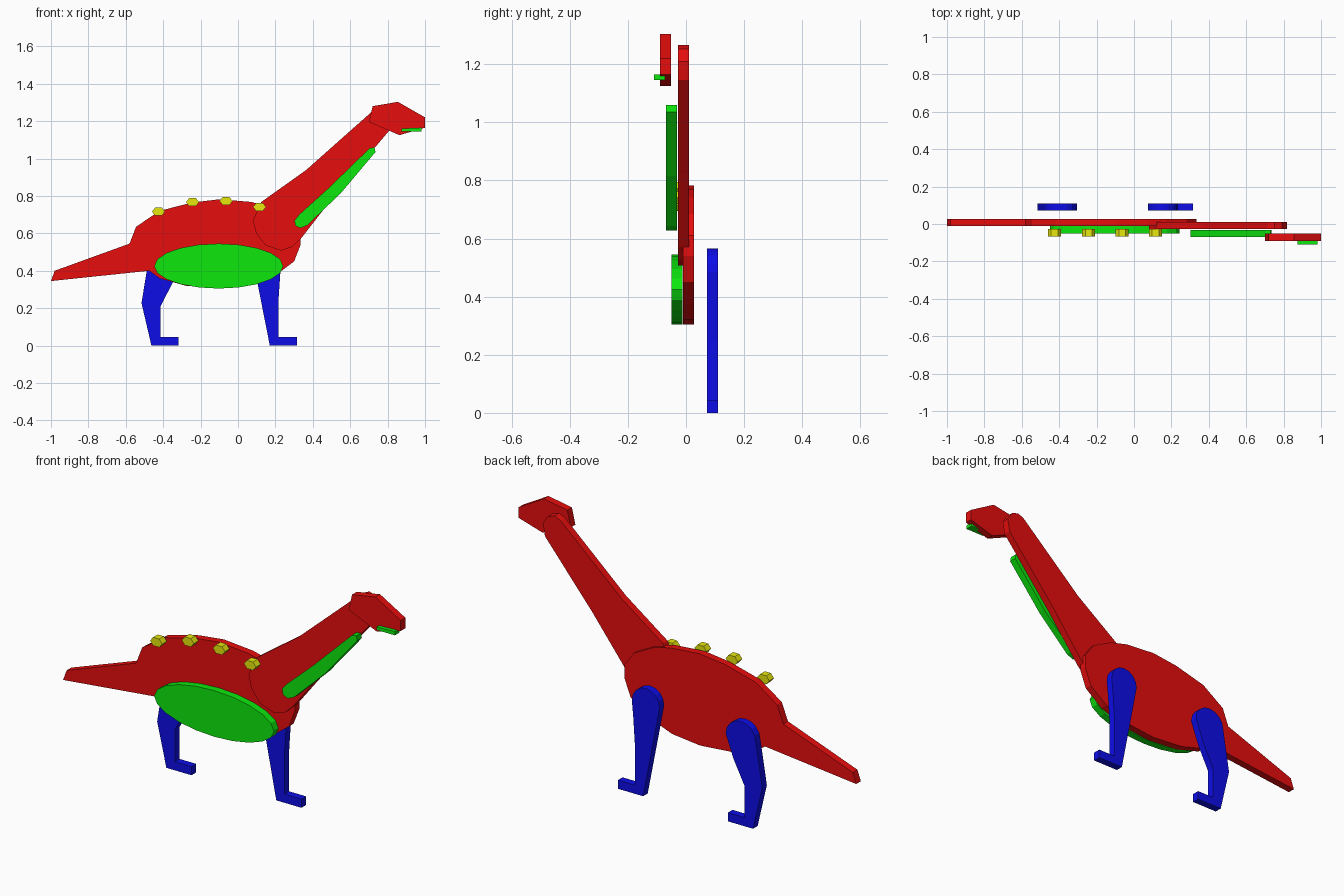
import bpy, bmesh, math


def material(name, rgb):
    m = bpy.data.materials.new(name)
    m.diffuse_color = (*rgb, 1)
    return m


RED = material("red", (0.8, 0.004, 0.004))
GREEN = material("green", (0.004, 0.8, 0.004))
BLUE = material("blue", (0.004, 0.004, 0.8))
YELLOW = material("yellow", (0.8, 0.8, 0.004))
THICK = 0.038


def plate(name, outline, y_front, mat):
    """Flat board: an x-z outline extruded backwards from y_front."""
    bm = bmesh.new()
    face = bm.faces.new([bm.verts.new((x, y_front, z)) for x, z in outline])
    new = bmesh.ops.extrude_face_region(bm, geom=[face])["geom"]
    bmesh.ops.translate(bm, vec=(0, THICK, 0),
                        verts=[v for v in new if isinstance(v, bmesh.types.BMVert)])
    bmesh.ops.recalc_face_normals(bm, faces=bm.faces)
    mesh = bpy.data.meshes.new(name)
    bm.to_mesh(mesh)
    bm.free()
    mesh.materials.append(mat)
    obj = bpy.data.objects.new(name, mesh)
    bpy.context.collection.objects.link(obj)
    return obj


def arc(cx, cz, rx, rz, start, end, steps):
    """Points along an elliptical arc, angles in degrees."""
    angles = [math.radians(start + (end - start) * i / steps) for i in range(steps + 1)]
    return [(cx + rx * math.cos(a), cz + rz * math.sin(a)) for a in angles]


# Body with tail
plate("body_and_tail", [
    (-1, 0.345), (-0.98, 0.40), (-0.58, 0.545), (-0.545, 0.635), (-0.42, 0.72),
    (-0.245, 0.765), (-0.10, 0.782), (0.07, 0.768), (0.17, 0.742), (0.28, 0.685),
    (0.335, 0.61), (0.335, 0.54), (0.30, 0.45), (0.20, 0.375), (0.06, 0.322),
    (-0.10, 0.305), (-0.28, 0.32), (-0.42, 0.36), (-0.475, 0.40)], -0.01, RED)

# Neck with rounded ends
plate("neck", [
    (0.125, 0.768), (0.366, 0.94), (0.715, 1.25), (0.75, 1.266), (0.79, 1.252),
    (0.817, 1.21), (0.805, 1.145), (0.53, 0.82), (0.335, 0.57), (0.29, 0.528),
    (0.23, 0.508), (0.147, 0.535), (0.097, 0.60), (0.08, 0.67)], -0.028, RED)

# Head and mouth
plate("head", [
    (0.70, 1.195), (0.72, 1.28), (0.855, 1.303), (1, 1.22), (1, 1.165),
    (0.863, 1.125)], -0.09, RED)
plate("mouth", [
    (0.875, 1.145), (0.875, 1.16), (0.98, 1.165), (0.98, 1.145)], -0.11, GREEN)

# Belly and throat patches
plate("belly", arc(-0.103, 0.425, 0.345, 0.12, 0, 342, 19), -0.05, GREEN)
plate("throat_stripe", [
    (0.307, 0.64), (0.302, 0.67), (0.33, 0.703), (0.484, 0.842), (0.703, 1.055),
    (0.73, 1.06), (0.735, 1.035), (0.55, 0.815), (0.37, 0.643), (0.335, 0.628)],
    -0.069, GREEN)

# Row of hexagonal back spots
for i, (x, z) in enumerate([(-0.425, 0.716), (-0.243, 0.767), (-0.064, 0.773),
                            (0.115, 0.741)]):
    plate(f"back_spot_{i + 1}", arc(x, z, 0.035, 0.025, 0, 300, 5), -0.066, YELLOW)

# Legs with rounded hips
plate("hind_leg", arc(-0.392, 0.455, 0.087, 0.085, 180, 0, 8) + [
    (-0.35, 0.335), (-0.414, 0.21), (-0.414, 0.045), (-0.318, 0.045),
    (-0.318, 0), (-0.463, 0), (-0.516, 0.227)], 0.072, BLUE)
plate("fore_leg", arc(0.155, 0.485, 0.08, 0.08, 180, 0, 8) + [
    (0.227, 0.40), (0.217, 0.25), (0.217, 0.045), (0.315, 0.045),
    (0.315, 0), (0.17, 0), (0.105, 0.33)], 0.072, BLUE)
